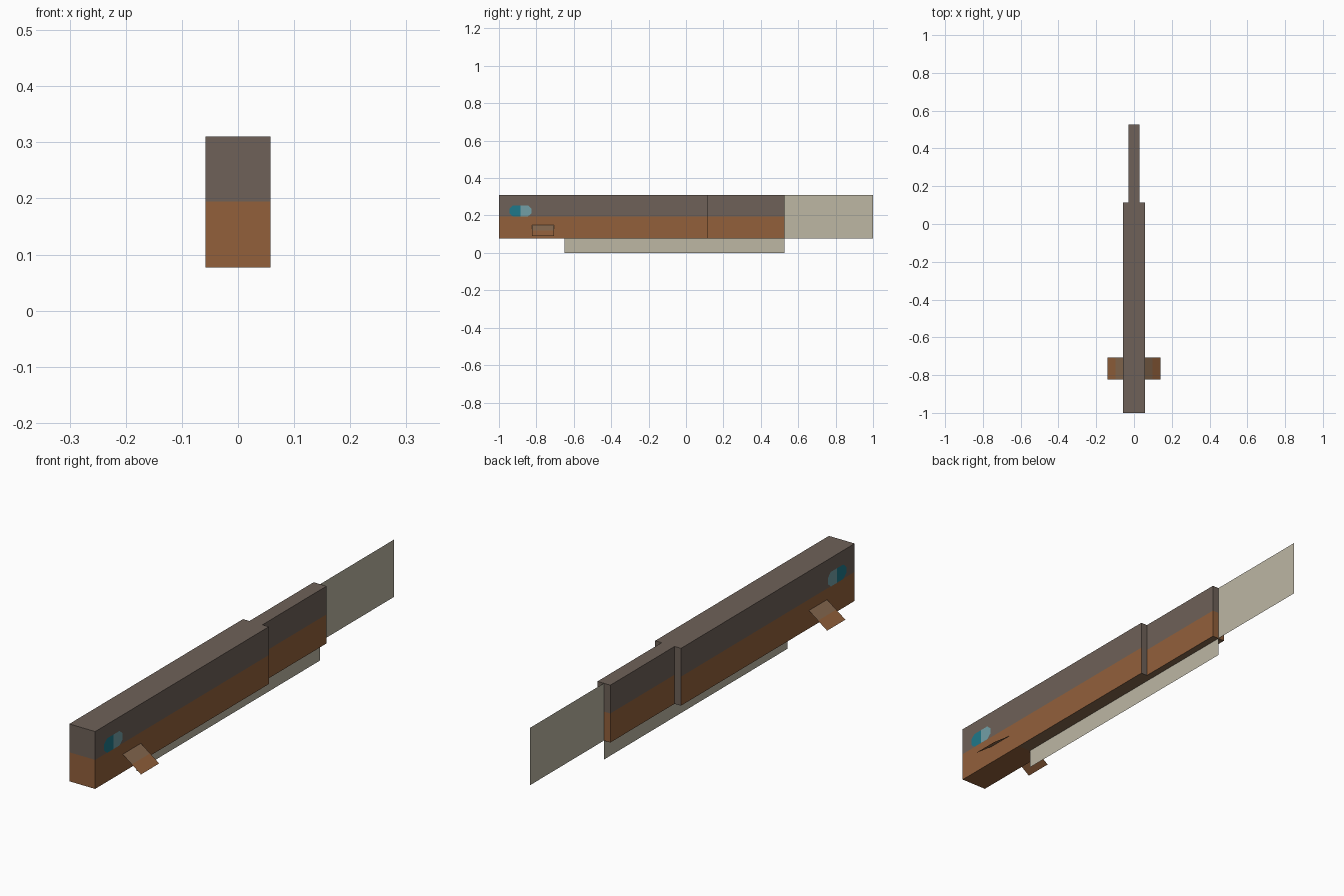
import bpy, bmesh
from mathutils import Vector

if "Cube" in bpy.data.objects:
    bpy.data.objects.remove(bpy.data.objects["Cube"])


def material(name, hex_code):
    def linear(c):
        return c / 12.92 if c <= 0.04045 else ((c + 0.055) / 1.055) ** 2.4
    m = bpy.data.materials.new(name)
    rgb = [linear(int(hex_code[i:i + 2], 16) / 255) for i in (0, 2, 4)]
    m.diffuse_color = (*rgb, 1)
    m.use_nodes = True
    m.node_tree.nodes["Principled BSDF"].inputs["Base Color"].default_value = m.diffuse_color
    return m


GREY = material("grey brown back", "6E6158")
ORANGE = material("copper belly", "92603B")
BROWN = material("mid brown", "85684E")
TAN = material("pale fin", "BDB7A4")
TEAL = material("dark teal", "1F788A")
LIGHT = material("light teal", "729FA6")

BOTTOM, STRIPE, TOP = 0.077, 0.195, 0.31
HEAD, STEP, REAR, TIP = -1.0, 0.115, 0.527, 1.0
THROAT = -0.65


def finish(bm, name, mats):
    mesh = bpy.data.meshes.new(name)
    bm.to_mesh(mesh)
    bm.free()
    for m in mats:
        mesh.materials.append(m)
    obj = bpy.data.objects.new(name, mesh)
    bpy.context.collection.objects.link(obj)
    return obj


def body_box(name, half_width, y0, y1, plain_end):
    """Box cut at the colour line, copper below and grey above."""
    bm = bmesh.new()
    bmesh.ops.create_cube(bm, size=1)
    bmesh.ops.scale(bm, vec=(2 * half_width, y1 - y0, TOP - BOTTOM), verts=bm.verts)
    bmesh.ops.translate(bm, vec=(0, (y0 + y1) / 2, (TOP + BOTTOM) / 2), verts=bm.verts)
    for co, no in (((0, 0, STRIPE), (0, 0, 1)), ((0, THROAT, 0), (0, 1, 0))):
        bmesh.ops.bisect_plane(bm, geom=bm.verts[:] + bm.edges[:] + bm.faces[:],
                               plane_co=co, plane_no=no)
    bm.normal_update()
    for f in bm.faces:
        c = f.calc_center_median()
        f.material_index = 0 if c.z > STRIPE else 1
        if f.normal.z < -0.5 and c.y > THROAT:
            f.material_index = 2
        if plain_end and f.normal.y > 0.5:
            f.material_index = 0
    return finish(bm, name, (GREY, ORANGE, BROWN))


def sheet(name, outlines, mats):
    """Flat faces, one material per outline."""
    bm = bmesh.new()
    for i, outline in enumerate(outlines):
        f = bm.faces.new([bm.verts.new(Vector(p)) for p in outline])
        f.material_index = i
    bmesh.ops.remove_doubles(bm, verts=bm.verts, dist=1e-5)
    return finish(bm, name, mats)


def upright(y0, y1, z0, z1):
    return [(0, y0, z0), (0, y1, z0), (0, y1, z1), (0, y0, z1)]


# Body in two steps
body_box("front_body", 0.058, HEAD, STEP, True)
body_box("rear_body", 0.029, STEP, REAR, False)

# Tail and belly fins
sheet("tail_fin", [upright(REAR, TIP, BOTTOM, TOP)], [TAN])
sheet("belly_fin", [upright(THROAT, REAR, 0, BOTTOM)], [TAN])

for side, s in (("right", 1), ("left", -1)):
    # Side fin sloping down and out, in two tones
    y0, y1 = -0.823, -0.706
    rows = [(0.058, 0.15), (0.099, 0.12), (0.14, 0.09)]
    strips = []
    for (xa, za), (xb, zb) in zip(rows, rows[1:]):
        strip = [(s * xa, y0, za), (s * xb, y0, zb), (s * xb, y1, zb), (s * xa, y1, za)]
        strips.append(strip[::s])
    sheet(side + "_side_fin", strips, [BROWN, ORANGE])

    # Eye plate, clipped corners, dark in front and light behind
    x, mid, z0, z1 = s * 0.0595, -0.885, 0.195, 0.254
    halves = []
    for d in (-1, 1):
        half = [(x, mid, z0), (x, mid + d * 0.04, z0), (x, mid + d * 0.059, z0 + 0.017),
                (x, mid + d * 0.059, z1 - 0.017), (x, mid + d * 0.04, z1), (x, mid, z1)]
        halves.append(half[::s * d])
    sheet(side + "_eye", halves, [TEAL, LIGHT])
